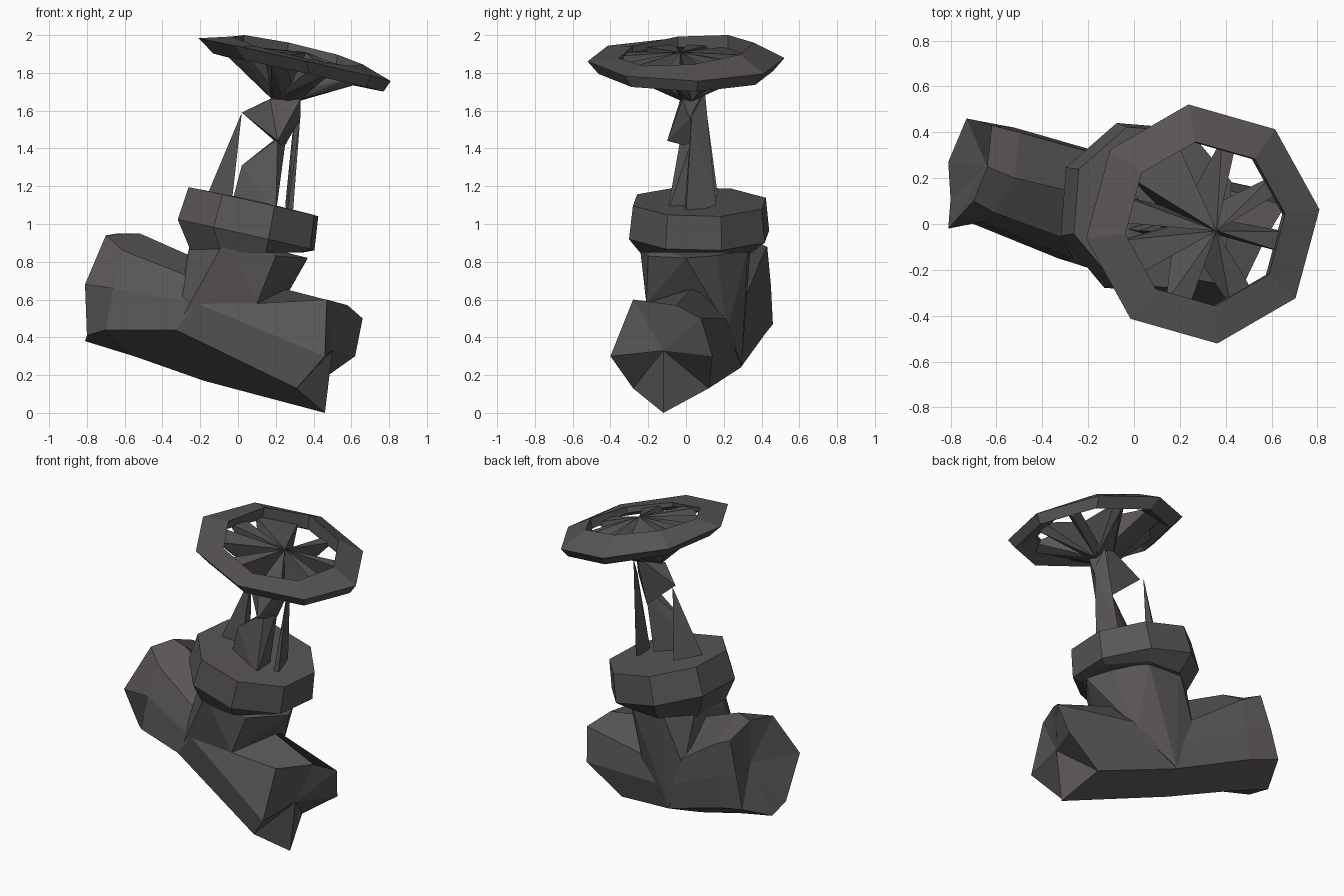
import bpy, bmesh, math
from mathutils import Vector

cube = bpy.data.objects.get("Cube")
if cube:
    bpy.data.objects.remove(cube, do_unlink=True)

iron = bpy.data.materials.new("dark_iron")
iron.use_nodes = True
COLOUR = (0.10, 0.091, 0.096, 1)
iron.diffuse_color = COLOUR
iron.node_tree.nodes["Principled BSDF"].inputs["Base Color"].default_value = COLOUR

# Leaning axis shared by the bonnet and wheel
AXIS = Vector((0.222, 0.01, 1)).normalized()
TILT = Vector((0, 0, 1)).rotation_difference(AXIS)
WHEEL = Vector((0.3, 0, 1.87))
BONNET = Vector((0.06, 0.07, 1.02))


def finish(name, bm):
    bmesh.ops.recalc_face_normals(bm, faces=bm.faces)
    mesh = bpy.data.meshes.new(name)
    bm.to_mesh(mesh)
    bm.free()
    mesh.materials.append(iron)
    obj = bpy.data.objects.new(name, mesh)
    bpy.context.collection.objects.link(obj)


def loft(name, rings, start=None, end=None, closed=False):
    """Skin equal rings; cap each end with a fan to a point or a flat face."""
    bm = bmesh.new()
    rows = [[bm.verts.new(p) for p in ring] for ring in rings]
    n = len(rows[0])
    pairs = list(zip(rows, rows[1:])) + ([(rows[-1], rows[0])] if closed else [])
    for a, b in pairs:
        for i in range(n):
            j = (i + 1) % n
            bm.faces.new((a[i], a[j], b[j], b[i]))
    if not closed:
        for row, tip in ((rows[0], start), (rows[-1], end)):
            if tip is None:
                bm.faces.new(row)
            else:
                c = bm.verts.new(tip)
                for i in range(n):
                    bm.faces.new((row[i], row[(i + 1) % n], c))
    finish(name, bm)


def hull(name, points):
    bm = bmesh.new()
    for p in points:
        bm.verts.new(p)
    bmesh.ops.convex_hull(bm, input=bm.verts)
    loose = [v for v in bm.verts if not v.link_faces]
    bmesh.ops.delete(bm, geom=loose, context='VERTS')
    finish(name, bm)


def on_axis(centre, radius, degrees, height):
    a = math.radians(degrees)
    return centre + TILT @ Vector((radius * math.cos(a), radius * math.sin(a), height))


def ring(centre, radius, height, sides, phase):
    return [on_axis(centre, radius, phase + 360 * i / sides, height) for i in range(sides)]


def level(points, z):
    return [Vector((p.x, p.y, z)) for p in points]


# Pipe body: flared left mouth, shoulder, middle, right mouth
left_mouth = [(-.81, .27, .38), (-.80, .11, .41), (-.81, -.02, .68), (-.70, .10, .94),
              (-.64, .25, .95), (-.62, .43, .88), (-.68, .45, .67), (-.73, .46, .47)]
shoulder = [(-.55, .20, .30), (-.70, 0, .44), (-.66, .01, .66), (-.61, .05, .86),
            (-.52, .20, .95), (-.50, .40, .82), (-.52, .42, .62), (-.55, .42, .42)]
middle = [(-.18, .10, .17), (-.33, -.15, .44), (-.22, -.17, .58), (.10, -.21, .58),
          (0, .08, .72), (-.04, .27, .50), (-.05, .285, .38), (-.08, .29, .24)]
right_mouth = [(.46, -.12, 0), (.31, -.28, .13), (.46, -.40, .30), (.47, -.28, .60),
               (.58, -.05, .57), (.66, .08, .50), (.62, .14, .30), (.38, .12, .13)]
loft("pipe_body", [left_mouth, shoulder, middle, right_mouth],
     start=(-.64, .25, .67), end=(.50, -.12, .33))

# Neck: runs from the collar ridge down the front and back of the pipe
hull("neck", ring(BONNET, .29, -.13, 8, 18) + [
    (-.06, -.25, .93), (-.27, 0, .83), (.20, -.20, .83), (.37, 0, .82), (-.32, -.14, .46),
    (.10, -.21, .58), (.25, 0, .66), (.16, .22, .45), (-.20, .31, .55), (-.08, .295, .25)])

# Bonnet: chunky leaning collar over a level underside
collar = [ring(BONNET, r, h, 8, 18) for r, h in ((.39, -.08), (.37, .10))]
underside = level(ring(BONNET + Vector((-.01, -.01, 0)), .32, 0, 8, 18), .85)
loft("bonnet", [underside] + collar, end=BONNET + AXIS * .11)

# Yoke legs: thin spikes either side of the stem
hull("yoke_leg_right", [(-.16, .05, 1.16), (-.03, .17, 1.14), (-.03, .08, 1.14), (.02, .11, 1.59)])
hull("yoke_leg_left", [(.26, -.01, 1.05), (.29, 0, 1.05), (.25, .16, 1.10),
                       (.33, .03, 1.57), (.31, .10, 1.70)])

# Stem: two faceted lumps that meet at a pinch
hull("stem_lower", [(-.03, -.02, 1.12), (.20, -.10, 1.05), (.19, .05, 1.05),
                    (.02, -.03, 1.31), (.21, -.03, 1.45), (.26, .05, 1.50)])
hull("stem_upper", [(.02, .08, 1.59), (.21, -.10, 1.44), (.33, .02, 1.56), (.24, .06, 1.40),
                    (.17, -.03, 1.66), (.33, -.02, 1.66), (.29, .10, 1.72)])

# Handwheel rim: wedge-section octagon, lip raised to the back, deeper on the low side
lip = [p + Vector((0, 0, .1 * p.y)) for p in ring(WHEEL, .36, .05, 8, 7)]
loft("wheel_rim", [ring(WHEEL, .525, 0, 8, 7), lip, ring(WHEEL, .36, -.01, 8, 7),
                   ring(WHEEL + Vector((.035, 0, 0)), .465, -.07, 8, 7)], closed=True)

# Spokes: deep fins from the rim down to the hub, broad on the high side
hub_top = WHEEL + Vector((.06, -.03, .04))
hub_low = Vector((.25, 0, 1.64))
SPOKES = ((72, 5), (28, 6), (-12, 7), (-62, 9), (-108, 8), (-156, 13), (170, 9), (128, 20))
for i, (angle, spread) in enumerate(SPOKES):
    hull(f"spoke_{i + 1}", [on_axis(WHEEL, .38, angle - spread, 0),
                            on_axis(WHEEL, .38, angle + spread, 0),
                            on_axis(WHEEL, .38, angle, -.045),
                            hub_top, hub_low, hub_low + Vector((.07, .03, .01)),
                            hub_low + Vector((-.07, 0, .02))])
